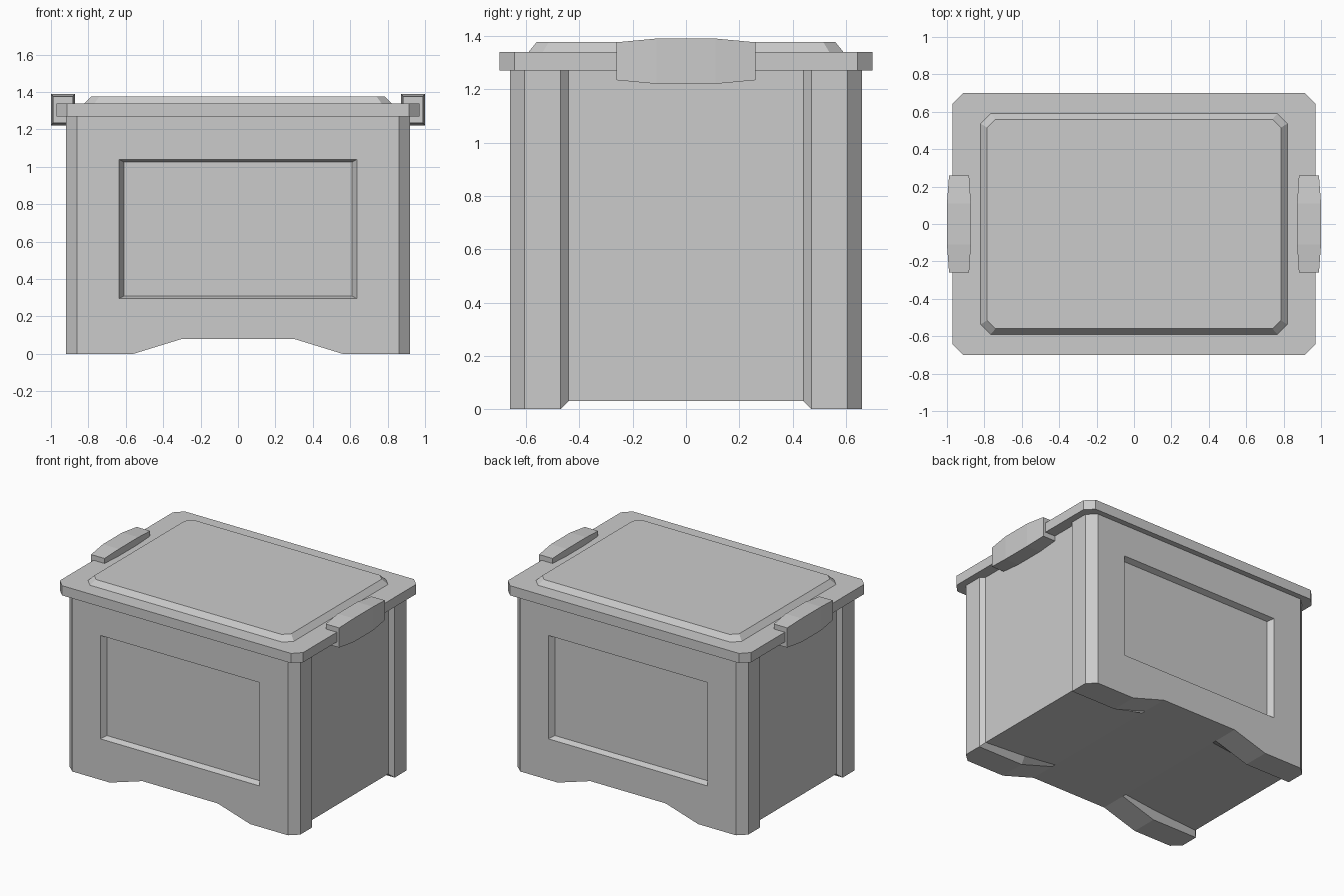
import bpy, bmesh

if "Cube" in bpy.data.objects:
    bpy.data.objects.remove(bpy.data.objects["Cube"])


def loft(name, rings):
    """Join equal-length rings of points with quads and cap both ends."""
    bm = bmesh.new()
    vs = [[bm.verts.new(p) for p in r] for r in rings]
    for a, b in zip(vs, vs[1:]):
        for i in range(len(a)):
            j = (i + 1) % len(a)
            bm.faces.new((a[i], a[j], b[j], b[i]))
    bm.faces.new(vs[0])
    bm.faces.new(vs[-1])
    bmesh.ops.recalc_face_normals(bm, faces=bm.faces)
    me = bpy.data.meshes.new(name)
    bm.to_mesh(me)
    bm.free()
    ob = bpy.data.objects.new(name, me)
    bpy.context.collection.objects.link(ob)
    return ob


def body_ring(y, w, foot, knee):
    half = [(0.30, 0.08), (0.56, knee), (w, foot), (w, 1.27)]
    pts = half + [(-x, z) for x, z in reversed(half)]
    return [(x, y, z) for x, z in pts]


def octagon(x, y, c, z):
    return [(x, y - c, z), (x - c, y, z), (c - x, y, z), (-x, y - c, z),
            (-x, c - y, z), (c - x, -y, z), (x - c, -y, z), (x, c - y, z)]


def rect_xz(x, z0, z1, y):
    return [(-x, y, z0), (x, y, z0), (x, y, z1), (-x, y, z1)]


# Body: corner posts, recessed sides and arched base
near = [(0.66, 0.86, 0, 0), (0.605, 0.92, 0, 0),
        (0.47, 0.92, 0, 0), (0.44, 0.89, 0.03, 0.05)]
sections = [(-y, w, f, k) for y, w, f, k in near] + near[::-1]
body = loft("body", [body_ring(*s) for s in sections])

# Recessed panels on front and back
for s in (-1, 1):
    cutter = loft("panel_cutter", [rect_xz(0.61, 0.31, 1.025, s * 0.62),
                                   rect_xz(0.635, 0.295, 1.04, s * 0.66),
                                   rect_xz(0.635, 0.295, 1.04, s * 0.72)])
    cutter.hide_render = True
    mod = body.modifiers.new("panel", "BOOLEAN")
    mod.operation = "DIFFERENCE"
    mod.solver = "EXACT"
    mod.object = cutter
    bpy.context.view_layer.objects.active = body
    bpy.ops.object.modifier_apply(modifier=mod.name)
    bpy.data.objects.remove(cutter)

# Lid rim and raised bevelled top
loft("lid_rim", [octagon(0.97, 0.70, 0.057, z) for z in (1.27, 1.34)])
loft("lid_top", [octagon(0.82, 0.59, 0.053, 1.335),
                 octagon(0.82, 0.59, 0.053, 1.34),
                 octagon(0.785, 0.56, 0.045, 1.377)])

# Clips over the lid ends, bulging in the middle
for s, side in ((-1, "left"), (1, "right")):
    rings = []
    for y, d in ((-0.26, 0.014), (-0.11, 0), (0.11, 0), (0.26, 0.014)):
        a, b, lo, hi = 0.872 + d * 0.7, 1.0 - d * 0.8, 1.22 + d, 1.39 - d
        rings.append([(s * a, y, lo), (s * b, y, lo), (s * b, y, hi), (s * a, y, hi)])
    loft(side + "_clip", rings)
